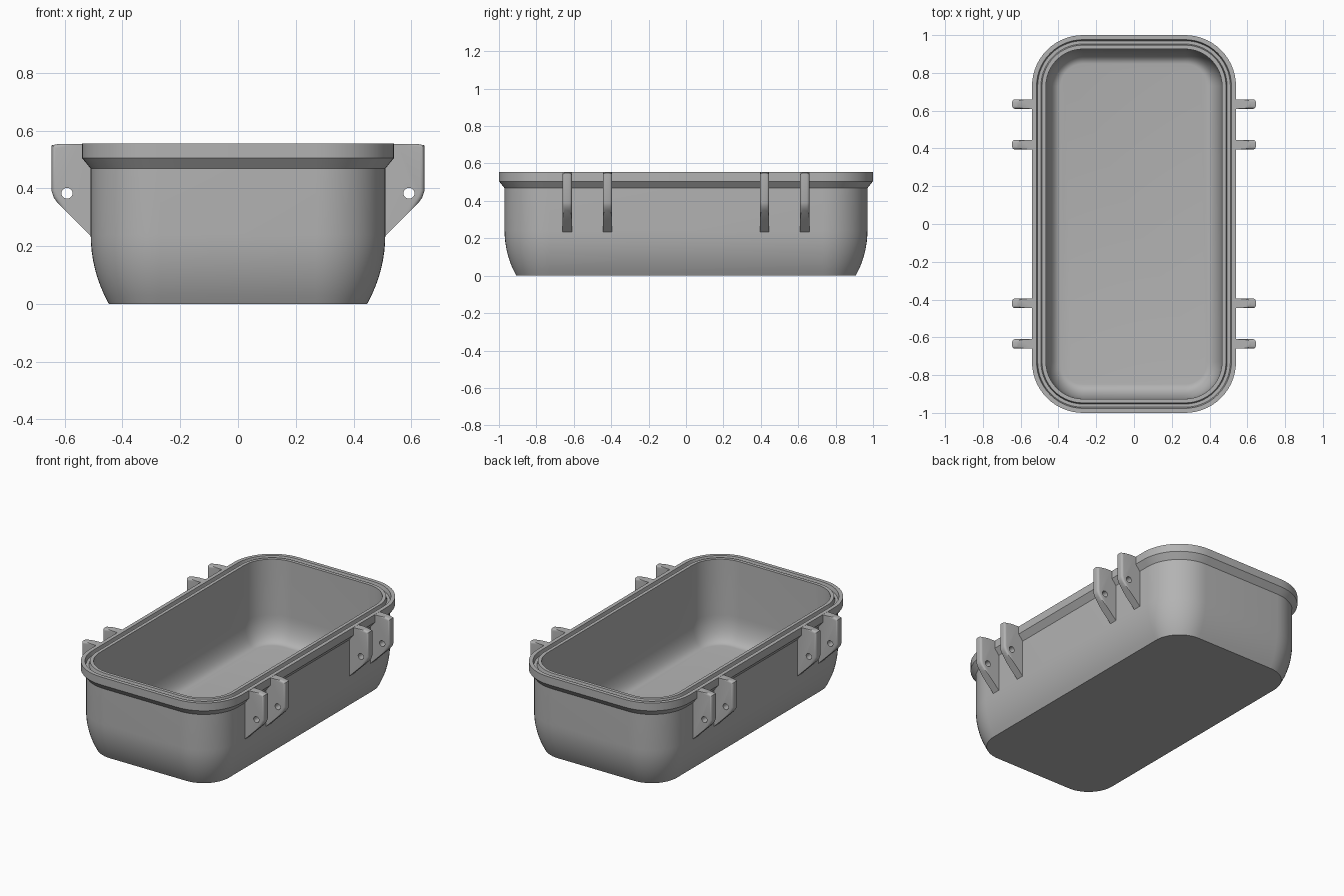
import bpy, bmesh, math
from math import sin, cos, pi

cube = bpy.data.objects.get("Cube")
if cube:
    bpy.data.objects.remove(cube, do_unlink=True)

grey = bpy.data.materials.new("plain grey")
grey.use_nodes = True
GREY = (0.45, 0.45, 0.45, 1)
grey.diffuse_color = GREY
grey.node_tree.nodes["Principled BSDF"].inputs["Base Color"].default_value = GREY

HX, HY, CORNER, TOP = 0.54, 1.0, 0.27, 0.555


def finish(bm, name):
    bmesh.ops.recalc_face_normals(bm, faces=bm.faces)
    mesh = bpy.data.meshes.new(name)
    bm.to_mesh(mesh)
    bm.free()
    mesh.materials.append(grey)
    ob = bpy.data.objects.new(name, mesh)
    bpy.context.collection.objects.link(ob)
    return ob


def smooth(ob, degrees=25):
    bpy.ops.object.select_all(action='DESELECT')
    ob.select_set(True)
    bpy.context.view_layer.objects.active = ob
    bpy.ops.object.shade_smooth_by_angle(angle=math.radians(degrees))


def ring(bm, inset, z, seg=14):
    """Rounded rectangle inset from the rim outline."""
    r = CORNER - inset
    verts = []
    for q, (sx, sy) in enumerate([(1, 1), (-1, 1), (-1, -1), (1, -1)]):
        for i in range(seg + 1):
            a = (q + i / seg) * pi / 2
            verts.append(bm.verts.new((sx * (HX - CORNER) + r * cos(a),
                                       sy * (HY - CORNER) + r * sin(a), z)))
    return verts


# Tub: outer curve, flared rim, seal groove, inner wall and floor fillet
R, BEND = 0.49, 0.24
profile = []
for i in range(9):
    z = BEND * i / 8
    profile.append((0.03 + R - math.sqrt(R * R - (BEND - z) ** 2), z))
profile += [(0.03, 0.468), (0.0, 0.505), (0.0, TOP), (0.024, TOP),
            (0.030, 0.53), (0.047, 0.53), (0.053, TOP), (0.074, TOP)]
for i in range(11):
    a = i / 10 * pi / 2
    profile.append((0.077 + 0.075 * (1 - cos(a)), 0.20 - 0.16 * sin(a)))

bm = bmesh.new()
rings = [ring(bm, *p) for p in profile]
for a, b in zip(rings, rings[1:]):
    for i in range(len(a)):
        j = (i + 1) % len(a)
        bm.faces.new((a[i], a[j], b[j], b[i]))
bm.faces.new(rings[0])
bm.faces.new(rings[-1])
smooth(finish(bm, "tub"))

# Hinge lugs: side plates with a pin hole and rounded outer edges
OUTLINE = [(0.50, 0.225), (0.50, 0.47), (0.53, 0.505), (0.53, 0.554),
           (0.62, 0.554), (0.645, 0.549), (0.645, 0.39), (0.638, 0.368),
           (0.625, 0.35)]
THICK = 0.05


def lug(name, side, y):
    bm = bmesh.new()
    face = bm.faces.new([bm.verts.new((side * x, y - THICK / 2, z)) for x, z in OUTLINE])
    out = bmesh.ops.extrude_face_region(bm, geom=[face])
    moved = [v for v in out["geom"] if isinstance(v, bmesh.types.BMVert)]
    bmesh.ops.translate(bm, verts=moved, vec=(0, THICK, 0))
    # round the long edges along the outer side
    edges = [e for e in bm.edges
             if abs(e.verts[0].co.y - e.verts[1].co.y) < 1e-4
             and min(abs(v.co.x) for v in e.verts) > 0.615]
    bmesh.ops.bevel(bm, geom=edges, offset=0.014, segments=4,
                    affect='EDGES', profile=0.5)
    ob = finish(bm, name)
    bpy.ops.mesh.primitive_cylinder_add(vertices=24, radius=0.019, depth=0.2,
                                        location=(side * 0.592, y, 0.383),
                                        rotation=(pi / 2, 0, 0))
    pin = bpy.context.object
    pin.name = name + "_hole_cutter"
    pin.hide_render = True
    pin.data.materials.append(grey)
    cut = ob.modifiers.new("pin hole", 'BOOLEAN')
    cut.object = pin
    cut.operation = 'DIFFERENCE'
    cut.solver = 'EXACT'
    bpy.context.view_layer.objects.active = ob
    bpy.ops.object.modifier_apply(modifier=cut.name)
    bpy.data.objects.remove(pin, do_unlink=True)
    smooth(ob, 32)


for side, label in ((1, "left"), (-1, "right")):
    for i, y in enumerate((-0.635, -0.42, 0.42, 0.635)):
        lug(f"{label}_hinge_lug_{i + 1}", side, y)
